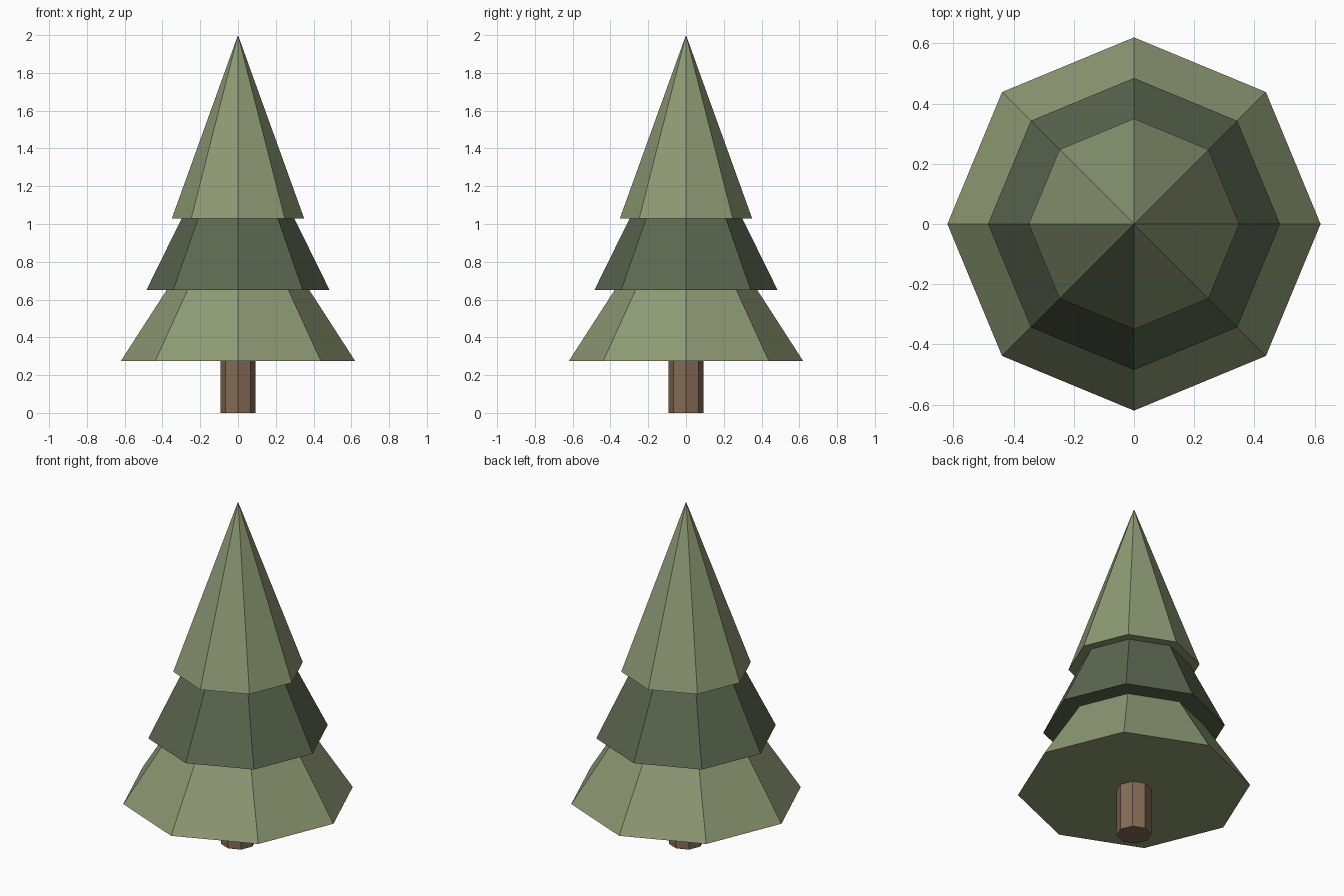
import bpy

if "Cube" in bpy.data.objects:
    bpy.data.objects.remove(bpy.data.objects["Cube"])


def material(name, srgb):
    """Flat colour from 0-255 sRGB values."""
    m = bpy.data.materials.new(name)
    lin = [((c / 255 + 0.055) / 1.055) ** 2.4 for c in srgb]
    m.diffuse_color = (*lin, 1)
    m.use_nodes = True
    m.node_tree.nodes["Principled BSDF"].inputs["Base Color"].default_value = m.diffuse_color
    return m


light_green = material("light green", (142, 154, 116))
dark_green = material("dark green", (92, 104, 80))
brown = material("bark brown", (132, 107, 86))


def octagon_part(name, r_bottom, r_top, z0, z1, mat):
    """Eight-sided cone or prism with corners on the x and y axes."""
    bpy.ops.mesh.primitive_cone_add(
        vertices=8, radius1=r_bottom, radius2=r_top, depth=z1 - z0,
        location=(0, 0, (z0 + z1) / 2))
    ob = bpy.context.object
    ob.name = name
    ob.data.materials.append(mat)
    return ob


# Trunk
octagon_part("trunk", 0.093, 0.093, 0.0, 0.275, brown)

# Foliage tiers: overlapping cones
octagon_part("lower_foliage", 0.62, 0.0, 0.275, 1.235, light_green)
octagon_part("middle_foliage", 0.485, 0.0, 0.65, 1.635, dark_green)
octagon_part("upper_foliage", 0.35, 0.0, 1.03, 2.0, light_green)
